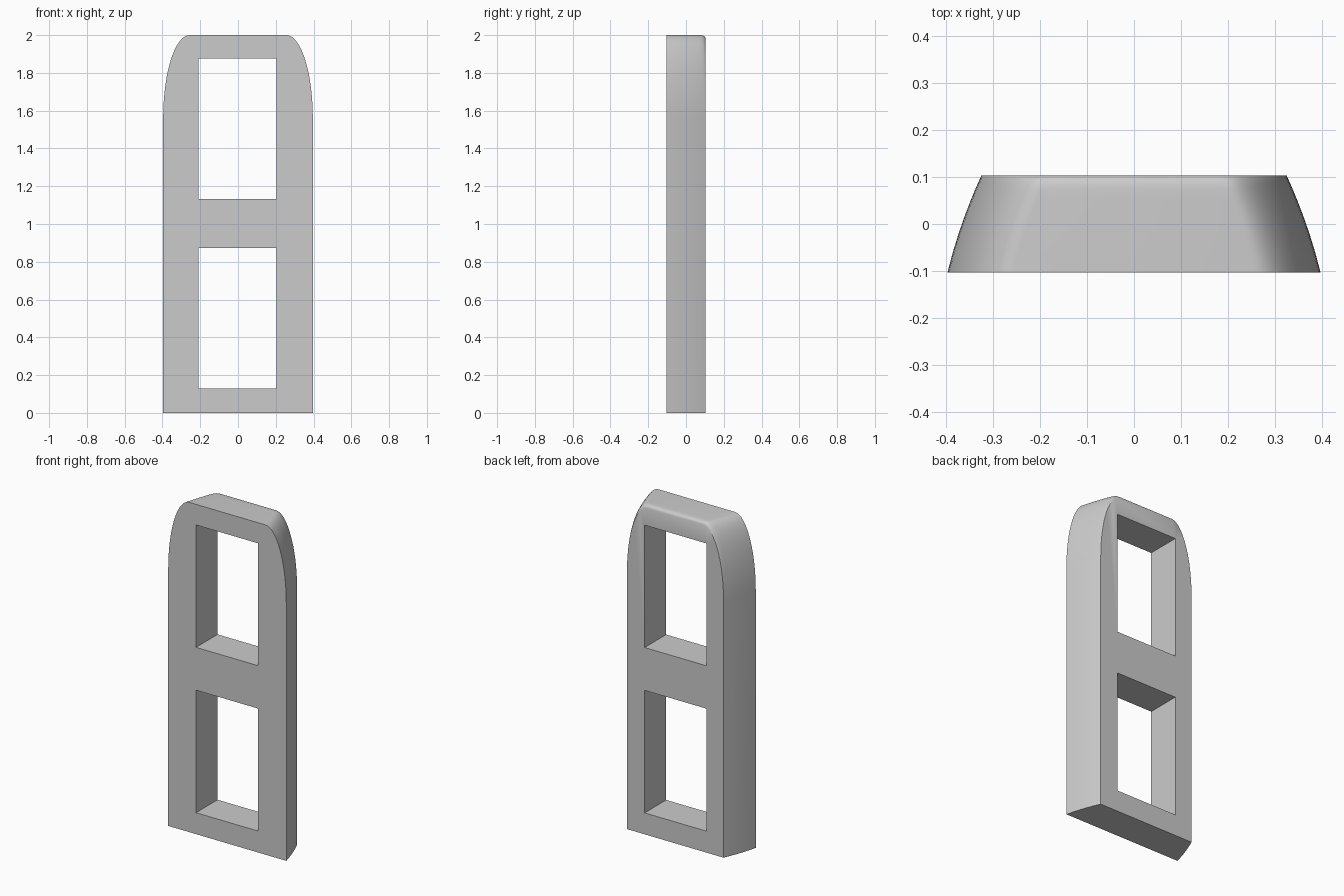
import bpy, bmesh, math

cube = bpy.data.objects.get("Cube")
if cube:
    bpy.data.objects.remove(cube, do_unlink=True)

grey = bpy.data.materials.new("light_grey")
grey.use_nodes = True
colour = (0.6, 0.6, 0.6, 1)
grey.diffuse_color = colour
grey.node_tree.nodes["Principled BSDF"].inputs["Base Color"].default_value = colour

HALF_DEPTH = 0.103
SHOULDER = 1.56      # height where the sides start to curve in
CORNER = 0.14        # width of each rounded shoulder
STEPS = 20


def half_width(t):
    """Bowed taper from the wide front (t=0) to the narrow back (t=1)."""
    return 0.396 - 0.05 * t - 0.022 * t * t


def top_height(t):
    """Flat top that rolls over close to the back."""
    roll = max(0, (t - 0.86) / 0.14)
    return 2 - 0.016 * (1 - math.sqrt(1 - roll * roll))


def outline(t):
    """Arched door-shaped section, running from bottom right to bottom left."""
    w, top = half_width(t), top_height(t)
    right = [(w, 0)]
    for i in range(STEPS + 1):
        a = math.pi / 2 * i / STEPS
        right.append((w - CORNER + CORNER * math.cos(a),
                      SHOULDER + (top - SHOULDER) * math.sin(a)))
    return right + [(-x, z) for x, z in reversed(right)]


# Arched body: sections lofted from front to back
bm = bmesh.new()
ts = [0, 0.2, 0.4, 0.6, 0.75, 0.86, 0.91, 0.95, 0.98, 1]
rings = [[bm.verts.new((x, HALF_DEPTH * (2 * t - 1), z)) for x, z in outline(t)]
         for t in ts]
for a, b in zip(rings, rings[1:]):
    for i in range(len(a)):
        j = (i + 1) % len(a)
        bm.faces.new((a[i], a[j], b[j], b[i]))
bm.faces.new(rings[0])
bm.faces.new(rings[-1][::-1])
bmesh.ops.recalc_face_normals(bm, faces=bm.faces)
mesh = bpy.data.meshes.new("window_frame")
bm.to_mesh(mesh)
bm.free()
mesh.materials.append(grey)
frame = bpy.data.objects.new("window_frame", mesh)
bpy.context.collection.objects.link(frame)
bpy.context.view_layer.objects.active = frame

# Two rectangular openings cut straight through
for name, low, high in (("lower_opening", 0.13, 0.873), ("upper_opening", 1.133, 1.875)):
    bpy.ops.mesh.primitive_cube_add(size=1, location=(-0.002, 0, (low + high) / 2))
    cutter = bpy.context.object
    cutter.name = name
    cutter.scale = (0.414, 1, high - low)
    cutter.hide_render = True
    cutter.data.materials.append(grey)
    bpy.context.view_layer.objects.active = frame
    cut = frame.modifiers.new(name, 'BOOLEAN')
    cut.object = cutter
    cut.operation = 'DIFFERENCE'
    cut.solver = 'EXACT'
    bpy.ops.object.modifier_apply(modifier=cut.name)
    bpy.data.objects.remove(cutter, do_unlink=True)

bpy.ops.object.select_all(action='DESELECT')
frame.select_set(True)
bpy.context.view_layer.objects.active = frame
bpy.ops.object.shade_smooth_by_angle(angle=math.radians(35))
